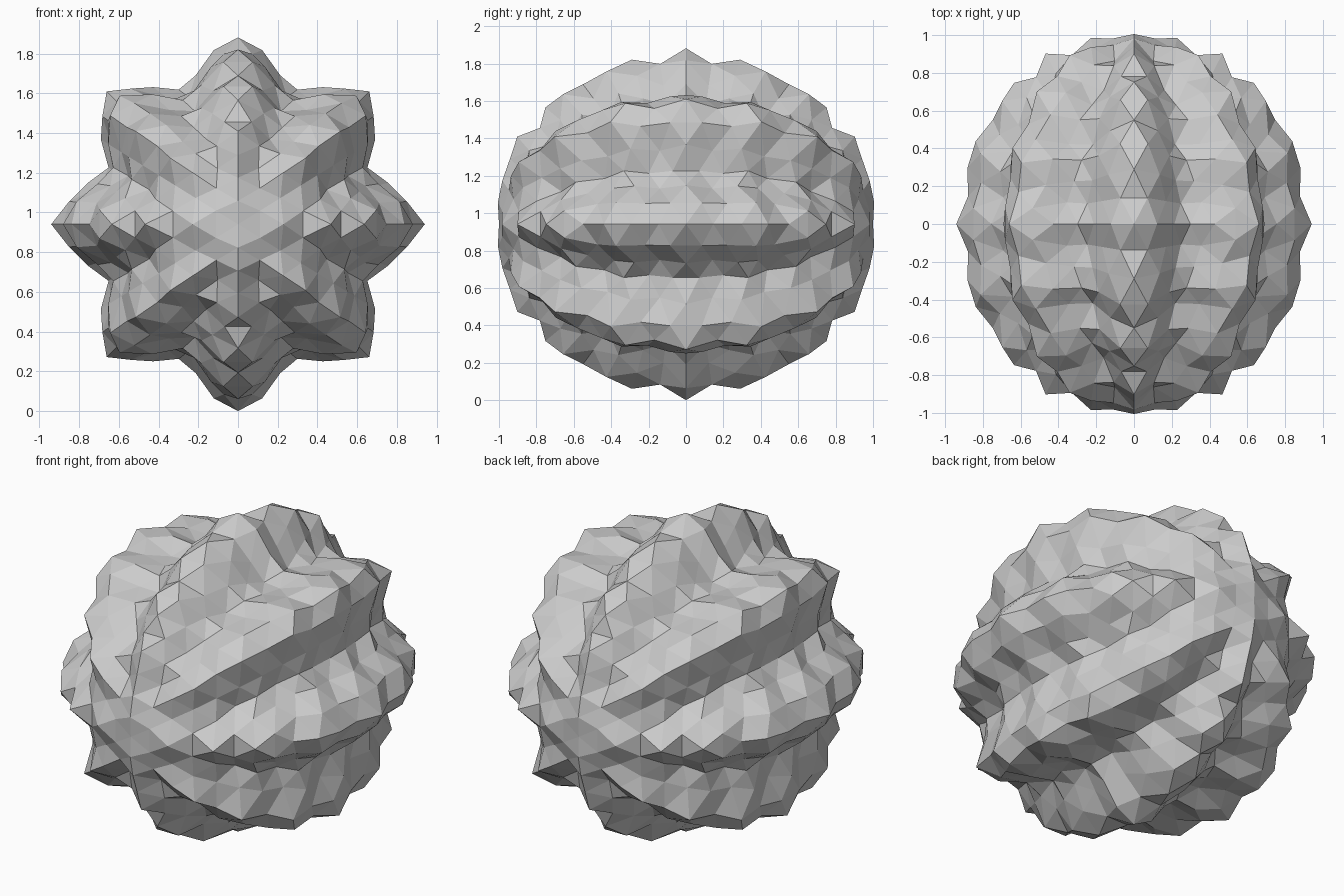
import bpy, bmesh
from math import sqrt, cos, atan2, asin
from itertools import combinations

if "Cube" in bpy.data.objects:
    bpy.data.objects.remove(bpy.data.objects["Cube"])

# Icosahedron with mirror symmetry on all three axes
t = (1 + sqrt(5)) / 2
bm = bmesh.new()
for a in (-1, 1):
    for b in (-t, t):
        for co in ((a, 0, b), (0, b, a), (b, a, 0)):
            bm.verts.new(co)
for tri in combinations(list(bm.verts), 3):
    if all((p.co - q.co).length < 2.1 for p, q in combinations(tri, 2)):
        bm.faces.new(tri)

# Three rounds of subdivision, each pushed back onto the unit sphere
for v in bm.verts:
    v.co.normalize()
for _ in range(3):
    bmesh.ops.subdivide_edges(bm, edges=bm.edges[:], cuts=1, use_grid_fill=True)
    for v in bm.verts:
        v.co.normalize()

# Eight ridges running front to back, with fine ripples along them
for v in bm.verts:
    x, y, z = v.co
    lat = asin(max(-1, min(1, y)))
    ang = atan2(z, x)
    g = 1 + cos(lat) * (0.12 * cos(8 * ang) + 0.035 * (cos(18 * lat) - 1))
    v.co = (0.84 * x * g, y * g, 0.84 * z * g)

low = min(v.co.z for v in bm.verts)
for v in bm.verts:
    v.co.z -= low
bmesh.ops.triangulate(bm, faces=bm.faces[:])
bmesh.ops.recalc_face_normals(bm, faces=bm.faces[:])

mesh = bpy.data.meshes.new("ridged_rock")
bm.to_mesh(mesh)
bm.free()
obj = bpy.data.objects.new("ridged_rock", mesh)
bpy.context.collection.objects.link(obj)
